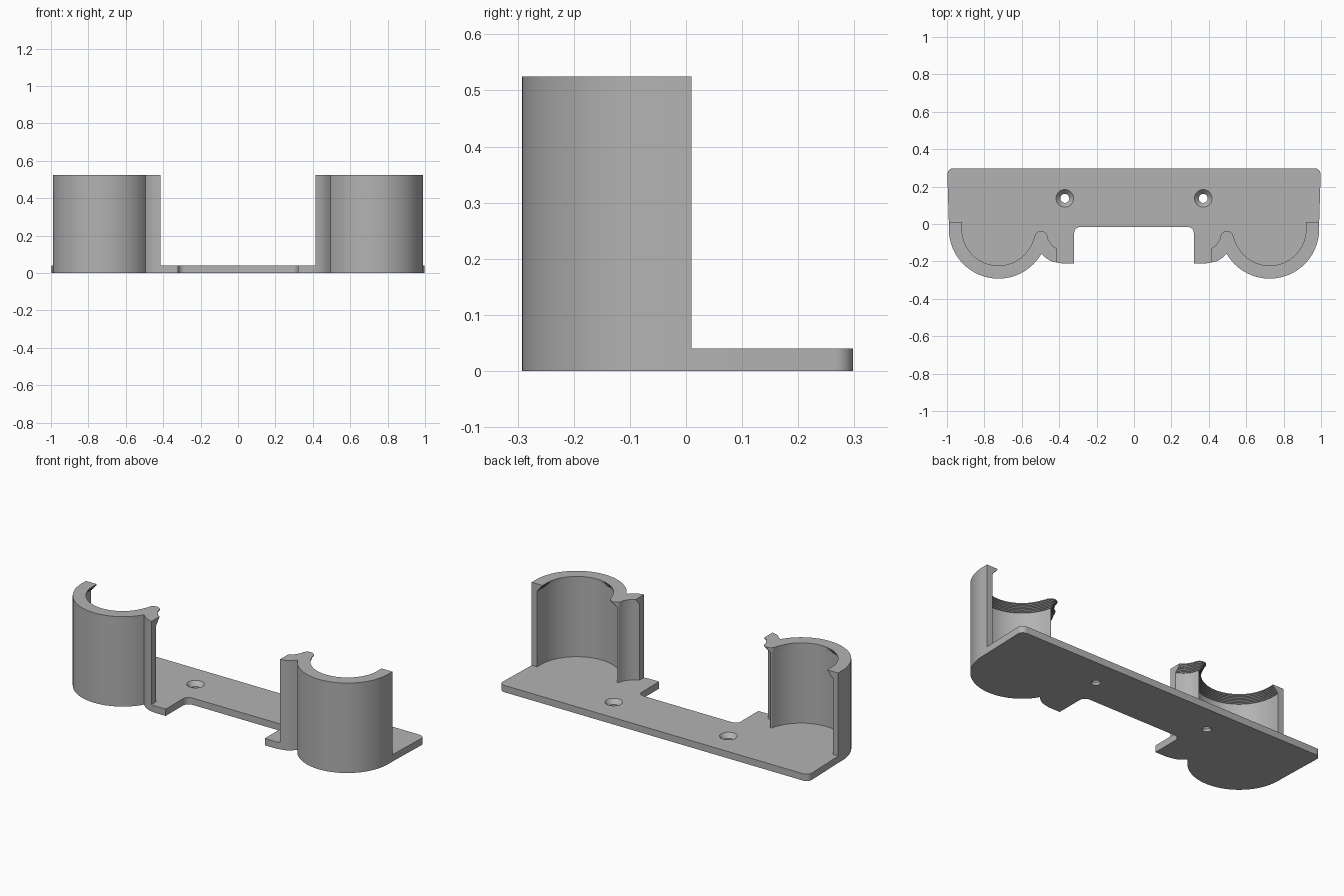
import bpy, bmesh, math

if "Cube" in bpy.data.objects:
    bpy.data.objects.remove(bpy.data.objects["Cube"])

grey = bpy.data.materials.new("light_grey")
grey.use_nodes = True
colour = (0.45, 0.45, 0.45, 1)
grey.diffuse_color = colour
grey.node_tree.nodes["Principled BSDF"].inputs["Base Color"].default_value = colour

PLATE = 0.04          # plate thickness
TOP = 0.525           # wall height
LIP = 0.04            # height of the stepped lip
CUP = (0.725, -0.027)  # cup centre
STEPS = 7


def arc(centre, r, a0, a1, n):
    """Points along an arc, angles in degrees."""
    angles = [math.radians(a0 + (a1 - a0) * i / n) for i in range(n + 1)]
    return [(centre[0] + r * math.cos(a), centre[1] + r * math.sin(a)) for a in angles]


def loft(name, rings):
    """Join rings of 3D points into a capped solid."""
    bm = bmesh.new()
    loops = [[bm.verts.new(p) for p in ring] for ring in rings]
    n = len(loops[0])
    for low, high in zip(loops, loops[1:]):
        for i in range(n):
            j = (i + 1) % n
            bm.faces.new((low[i], low[j], high[j], high[i]))
    bm.faces.new(loops[0][::-1])
    bm.faces.new(loops[-1])
    bmesh.ops.recalc_face_normals(bm, faces=bm.faces)
    mesh = bpy.data.meshes.new(name)
    bm.to_mesh(mesh)
    bm.free()
    obj = bpy.data.objects.new(name, mesh)
    bpy.context.collection.objects.link(obj)
    mesh.materials.append(grey)
    return obj


def flat(points, z, side=1):
    return [(x * side, y, z) for x, y in points]


# Outer edge shared by the cup wall and the plate
outer = [(0.99, 0.01)] + arc(CUP, 0.265, 0, -150, 40)
shoulder = [(0.473, -0.180), (0.448, -0.197), (0.415, -0.206)]

# Mounting plate outline: half of it, then mirrored
half = arc((0.965, 0.265), 0.033, 90, 0, 8) + outer + shoulder
half += [(0.39, -0.21), (0.32, -0.21)] + arc((0.285, -0.05), 0.035, 0, 90, 8)
outline = half + [(-x, y) for x, y in reversed(half)]
plate = loft("mounting_plate", [flat(outline, 0), flat(outline, PLATE)])

# Countersunk screw holes
for side in (-1, 1):
    hole = [(-0.01, 0.024), (0.015, 0.024), (PLATE, 0.047), (0.05, 0.047)]
    cutter = loft("screw_hole_cutter", [
        flat(arc((0.37 * side, 0.137), r, 0, 348.75, 31), z) for z, r in hole])
    cutter.hide_render = True
    cutter.hide_viewport = True
    cut = plate.modifiers.new("screw_hole", "BOOLEAN")
    cut.operation = "DIFFERENCE"
    cut.solver = "EXACT"
    cut.object = cutter

# Inner edge of the cup: wide below, narrowed by the lip above
wide = [(0.955, 0.01)] + arc(CUP, 0.23, 0, -165, 40)
wide += arc((0.495, -0.08), 0.006, 20, 180, 10)
wide += [(0.477, -0.115), (0.45, -0.145), (0.415, -0.165)]
narrow = [(0.92, 0.01)] + arc(CUP, 0.195, 0, -160, 40)
narrow += arc((0.497, -0.072), 0.035, 0, 185, 10)
narrow += [(0.454, -0.09), (0.438, -0.115), (0.415, -0.13)]


def section(t):
    """Wall cross-section, t from wide (0) to narrow (1)."""
    inner = [(a[0] + (b[0] - a[0]) * t, a[1] + (b[1] - a[1]) * t)
             for a, b in zip(wide, narrow)]
    return outer + shoulder + inner[::-1]


walls = []
for side, name in ((1, "left_cup_wall"), (-1, "right_cup_wall")):
    rings = [flat(section(0), PLATE, side)]
    for k in range(STEPS):
        z = TOP - LIP + LIP * k / STEPS
        rings.append(flat(section(k / STEPS), z, side))
        rings.append(flat(section((k + 1) / STEPS), z, side))
    rings.append(flat(section(1), TOP, side))
    walls.append(loft(name, rings))

# Smooth the curved sides, keep the edges crisp
bpy.ops.object.select_all(action="DESELECT")
for obj in walls + [plate]:
    obj.select_set(True)
bpy.context.view_layer.objects.active = plate
bpy.ops.object.shade_smooth_by_angle(angle=math.radians(30))
